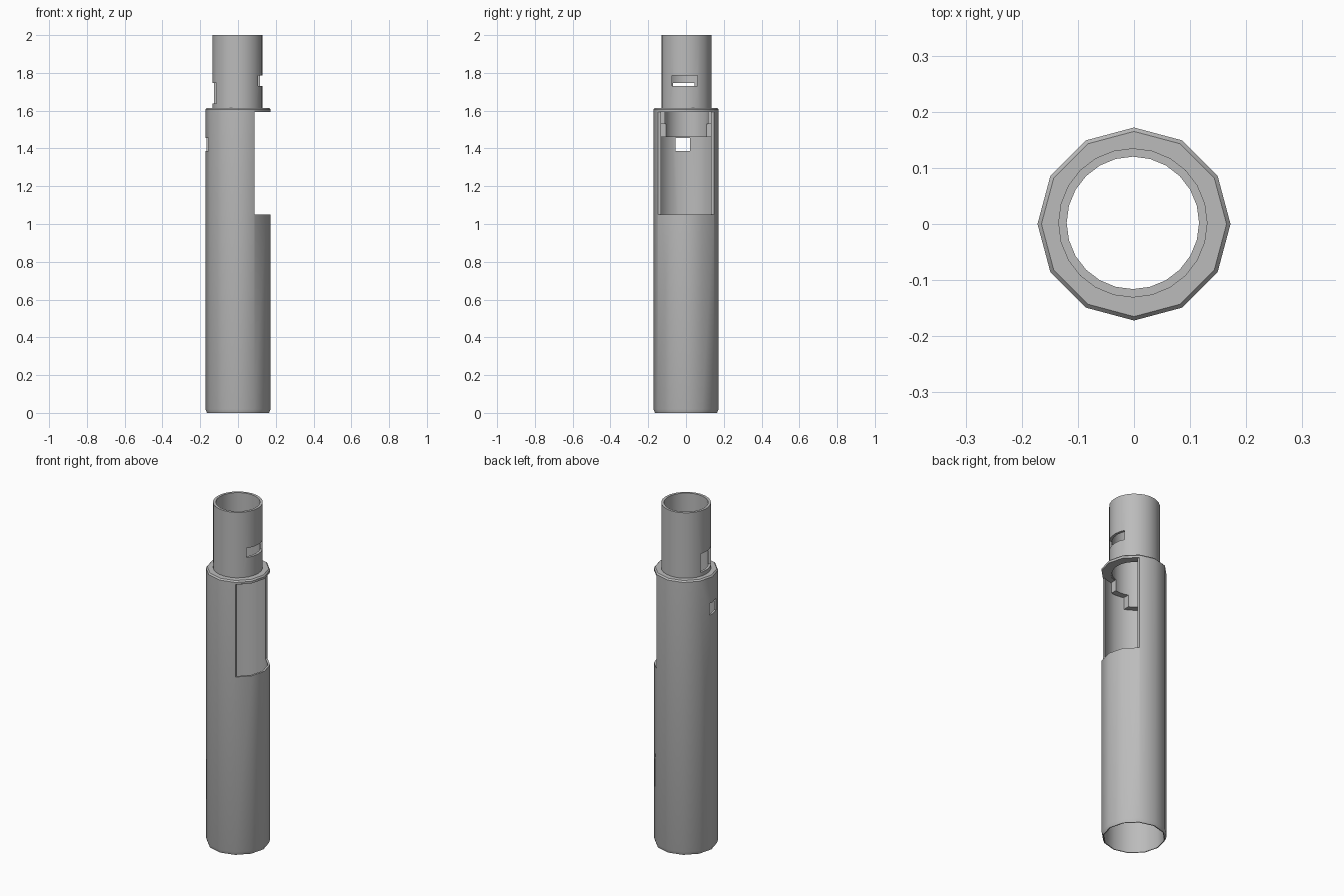
import bpy, bmesh, math
from mathutils import Vector

cube = bpy.data.objects.get("Cube")
if cube:
    bpy.data.objects.remove(cube, do_unlink=True)

grey = bpy.data.materials.new("plain_grey")
grey.use_nodes = True
colour = (0.5, 0.5, 0.5, 1)
grey.diffuse_color = colour
grey.node_tree.nodes["Principled BSDF"].inputs["Base Color"].default_value = colour


def add_object(name, bm):
    bmesh.ops.recalc_face_normals(bm, faces=bm.faces)
    mesh = bpy.data.meshes.new(name)
    bm.to_mesh(mesh)
    bm.free()
    obj = bpy.data.objects.new(name, mesh)
    mesh.materials.append(grey)
    bpy.context.collection.objects.link(obj)
    return obj


def lathe(name, profile, sides, offset=(0, 0)):
    """Turn a closed (radius, height) profile around the upright axis."""
    bm = bmesh.new()
    rings = []
    for i in range(sides):
        a = math.tau * i / sides
        rings.append([bm.verts.new((offset[0] + r * math.cos(a),
                                    offset[1] + r * math.sin(a), z))
                      for r, z in profile])
    count = len(profile)
    for i in range(sides):
        here, there = rings[i], rings[(i + 1) % sides]
        for j in range(count):
            k = (j + 1) % count
            bm.faces.new((here[j], there[j], there[k], here[k]))
    return add_object(name, bm)


def cut(obj, name, low, high):
    """Subtract a box from a part."""
    low, high = Vector(low), Vector(high)
    bm = bmesh.new()
    bmesh.ops.create_cube(bm, size=1)
    bmesh.ops.scale(bm, vec=high - low, verts=bm.verts)
    bmesh.ops.translate(bm, vec=(low + high) / 2, verts=bm.verts)
    cutter = add_object(name, bm)
    cutter.hide_render = True
    mod = obj.modifiers.new(name, "BOOLEAN")
    mod.operation = "DIFFERENCE"
    mod.solver = "EXACT"
    mod.object = cutter
    bpy.context.view_layer.objects.active = obj
    bpy.ops.object.modifier_apply(modifier=name)
    bpy.data.objects.remove(cutter, do_unlink=True)


# Twelve-sided outer sleeve with a chamfered collar on top
sleeve = lathe("outer_sleeve", [
    (0.16, 0), (0.165, 0), (0.172, 0.02), (0.172, 1.607), (0.165, 1.615),
    (0.125, 1.615), (0.125, 1.594), (0.16, 1.594)], 12)
cut(sleeve, "side_opening", (0.087, -0.3, 1.05), (0.3, 0.3, 1.594))
cut(sleeve, "rear_window", (-0.3, -0.055, 1.387), (-0.1, 0.02, 1.456))

# Narrow upper tube with a slot on each side
tube = lathe("upper_tube", [
    (0.118, 1.596), (0.133, 1.596), (0.133, 2), (0.118, 2)], 24, (-0.002, 0.002))
cut(tube, "left_slot", (0.05, -0.073, 1.73), (0.3, 0.06, 1.785))
cut(tube, "right_slot", (-0.3, -0.07, 1.638), (-0.05, 0.045, 1.747))

# Inner skirt under the collar, with a longer tongue on the right side
skirt = lathe("inner_skirt", [
    (0.118, 1.46), (0.153, 1.46), (0.153, 1.597), (0.118, 1.597)], 24, (-0.002, 0.002))
cut(skirt, "skirt_gap", (0.03, -0.3, 1.4), (0.3, 0.3, 1.7))
cut(skirt, "skirt_step", (-0.05, -0.3, 1.4), (0.3, 0.3, 1.53))

# Soft shading with crisp edges
bpy.ops.object.select_all(action="DESELECT")
for part in (sleeve, tube, skirt):
    part.select_set(True)
bpy.context.view_layer.objects.active = sleeve
bpy.ops.object.shade_smooth_by_angle(angle=math.radians(35))
